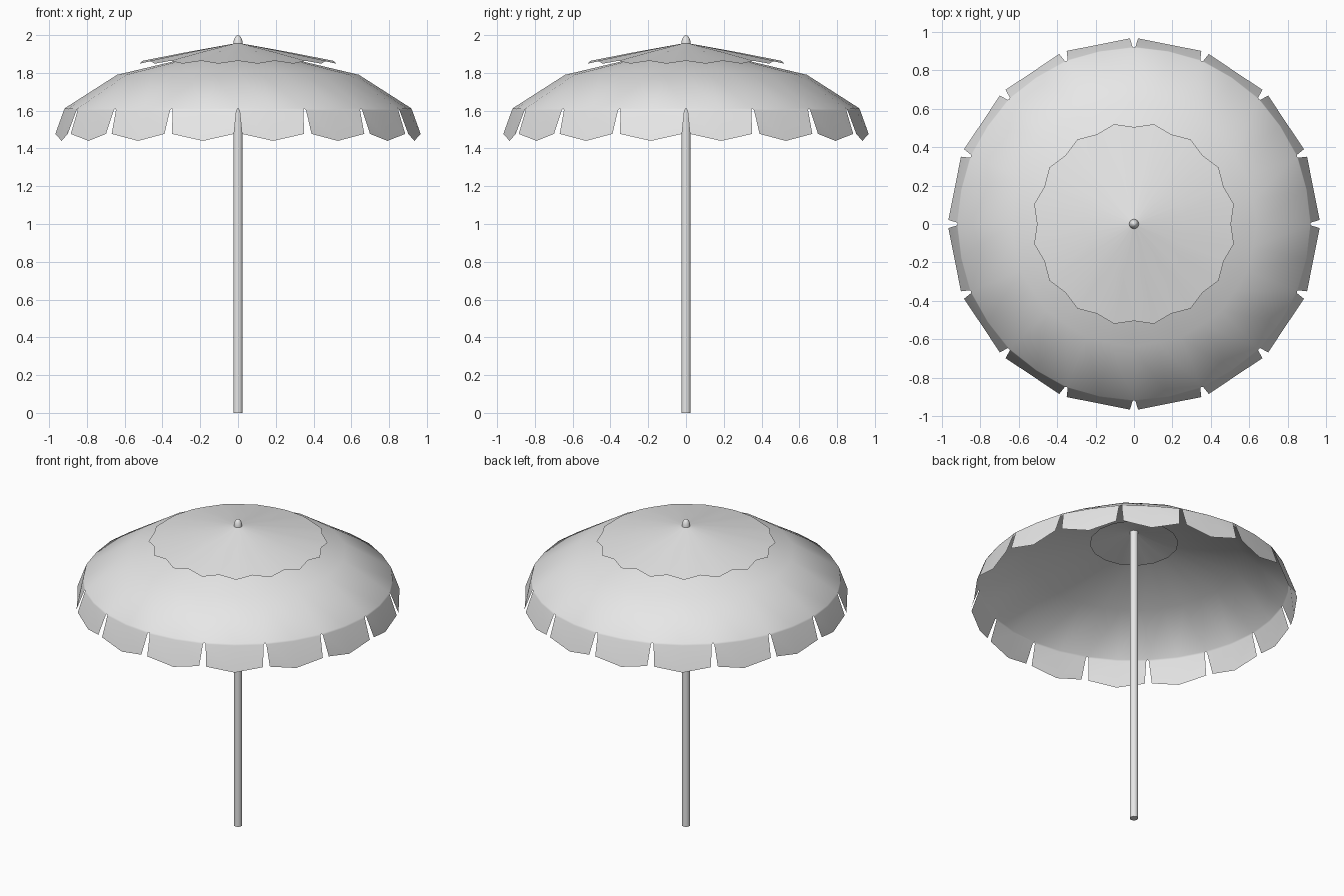
import bpy, bmesh
from math import pi, sin, cos, radians

old = bpy.data.objects.get("Cube")
if old:
    bpy.data.objects.remove(old, do_unlink=True)

PANELS = 16
STEP = 2 * pi / PANELS

grey = bpy.data.materials.new("light grey")
grey.use_nodes = True
grey.diffuse_color = (0.8, 0.8, 0.8, 1)
grey.node_tree.nodes["Principled BSDF"].inputs["Base Color"].default_value = (0.8, 0.8, 0.8, 1)


def polar(r, z, angle, side=0.0):
    """Point at a radius and angle, shifted sideways along the tangent."""
    return (r * cos(angle) - side * sin(angle), r * sin(angle) + side * cos(angle), z)


def finish(name, bm, sharp=40):
    bmesh.ops.remove_doubles(bm, verts=bm.verts, dist=0.0005)
    mesh = bpy.data.meshes.new(name)
    bm.to_mesh(mesh)
    bm.free()
    mesh.materials.append(grey)
    obj = bpy.data.objects.new(name, mesh)
    bpy.context.collection.objects.link(obj)
    bpy.ops.object.select_all(action="DESELECT")
    obj.select_set(True)
    bpy.context.view_layer.objects.active = obj
    bpy.ops.object.shade_smooth_by_angle(angle=radians(sharp))
    return obj


def panelled(name, rows, sharp):
    """Rows run outward: rib radius, rib z, half gap, middle radius, middle z."""
    bm = bmesh.new()
    for k in range(PANELS):
        a = k * STEP
        grid = []
        for rib_r, rib_z, gap, mid_r, mid_z in rows:
            points = (polar(rib_r, rib_z, a, gap),
                      polar(mid_r, mid_z, a + STEP / 2),
                      polar(rib_r, rib_z, a + STEP, -gap))
            grid.append([bm.verts.new(p) for p in points])
        for inner, outer in zip(grid, grid[1:]):
            for i in range(2):
                bm.faces.new((inner[i], outer[i], outer[i + 1], inner[i + 1]))
    # Close the tip where the inner row is a single point
    bmesh.ops.dissolve_degenerate(bm, dist=0.0005, edges=bm.edges)
    return finish(name, bm, sharp)


def lathe(name, profile, sides, sharp):
    bm = bmesh.new()
    verts = [bm.verts.new((r, 0, z)) for r, z in profile]
    edges = [bm.edges.new(pair) for pair in zip(verts, verts[1:])]
    bmesh.ops.spin(bm, geom=verts + edges, cent=(0, 0, 0), axis=(0, 0, 1),
                   angle=2 * pi, steps=sides)
    bmesh.ops.remove_doubles(bm, verts=bm.verts, dist=0.0005)
    bmesh.ops.recalc_face_normals(bm, faces=bm.faces)
    return finish(name, bm, sharp)


# Main canopy with an open vent in the middle and slit flaps at the rim
panelled("canopy", [
    (0.26, 1.88, 0, 0.255, 1.88),
    (0.64, 1.79, 0, 0.63, 1.79),
    (0.918, 1.612, 0, 0.915, 1.61),
    (0.922, 1.602, 0.008, 0.918, 1.60),
    (0.967, 1.477, 0.021, 0.952, 1.44),
], 50)

# Scalloped cap above the vent
panelled("vent_cap", [
    (0.012, 1.957, 0, 0.012, 1.957),
    (0.26, 1.912, 0, 0.26, 1.907),
    (0.505, 1.864, 0, 0.53, 1.849),
], 50)

# Pole from the ground to the cap
lathe("pole", [(0, 0), (0.025, 0), (0.025, 1.95), (0, 1.95)], 16, 40)

# Rounded finial
lathe("finial", [(0, 1.945), (0.025, 1.945), (0.025, 1.963), (0.019, 1.983),
                 (0.01, 1.996), (0, 2.0)], 16, 50)
